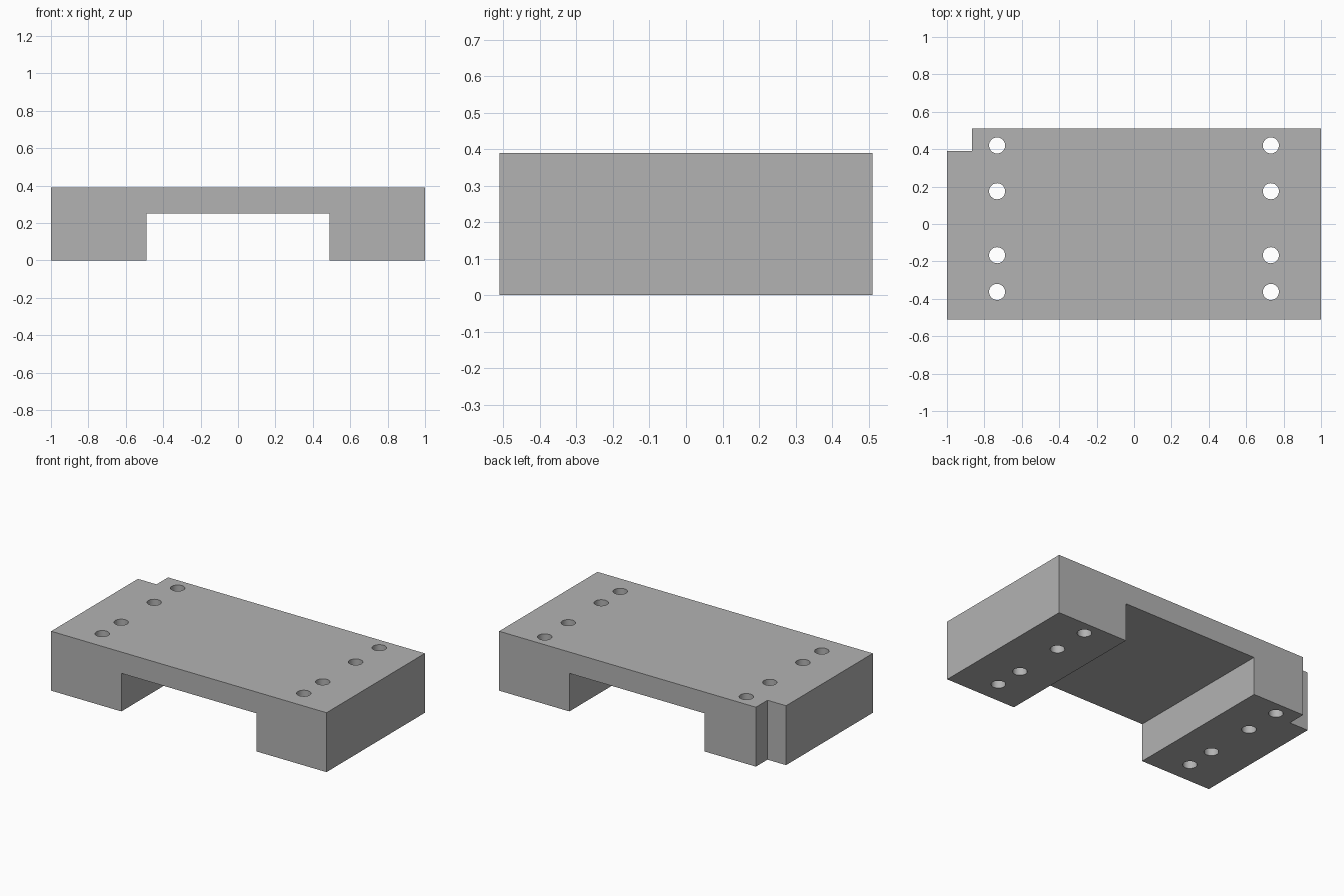
import bpy
import math

HALF_X, HALF_Y, HEIGHT = 1.0, 0.51, 0.39
CHANNEL_X, CHANNEL_Z = 0.49, 0.25
NOTCH_X, NOTCH_Y = -0.865, 0.39
HOLE_X, HOLE_R = 0.732, 0.043
HOLE_ROWS = (-0.363, -0.167, 0.175, 0.42)
OVER = 0.1  # cutter overshoot

old = bpy.data.objects.get("Cube")
if old:
    bpy.data.objects.remove(old, do_unlink=True)

grey = bpy.data.materials.new("plain grey")
grey.use_nodes = True
grey.diffuse_color = (0.45, 0.45, 0.45, 1)
grey.node_tree.nodes["Principled BSDF"].inputs["Base Color"].default_value = grey.diffuse_color


def box(name, low, high):
    """Box spanning two opposite corners."""
    centre = [(a + b) / 2 for a, b in zip(low, high)]
    bpy.ops.mesh.primitive_cube_add(size=1, location=centre)
    obj = bpy.context.object
    obj.name = name
    obj.scale = [b - a for a, b in zip(low, high)]
    bpy.ops.object.transform_apply(location=True, rotation=False, scale=True)
    obj.data.materials.append(grey)
    return obj


def cut(target, cutter):
    """Subtract the cutter from the target and discard it."""
    mod = target.modifiers.new("cut", "BOOLEAN")
    mod.operation = "DIFFERENCE"
    mod.solver = "EXACT"
    mod.object = cutter
    cutter.hide_render = True
    bpy.context.view_layer.objects.active = target
    bpy.ops.object.modifier_apply(modifier=mod.name)
    bpy.data.objects.remove(cutter, do_unlink=True)


# Solid block
block = box("bridge_block", (-HALF_X, -HALF_Y, 0), (HALF_X, HALF_Y, HEIGHT))

# Channel underneath, running front to back
cut(block, box("channel_cutter", (-CHANNEL_X, -HALF_Y - OVER, -OVER),
               (CHANNEL_X, HALF_Y + OVER, CHANNEL_Z)))

# Corner notch at the back right
cut(block, box("notch_cutter", (-HALF_X - OVER, NOTCH_Y, -OVER),
               (NOTCH_X, HALF_Y + OVER, HEIGHT + OVER)))

# Vertical through holes in both feet
for x in (-HOLE_X, HOLE_X):
    for y in HOLE_ROWS:
        bpy.ops.mesh.primitive_cylinder_add(vertices=32, radius=HOLE_R, depth=HEIGHT + 2 * OVER,
                                            location=(x, y, HEIGHT / 2))
        drill = bpy.context.object
        drill.name = "hole_cutter"
        drill.data.materials.append(grey)
        cut(block, drill)

# Smooth hole walls, sharp block edges
bpy.ops.object.select_all(action="DESELECT")
block.select_set(True)
bpy.context.view_layer.objects.active = block
bpy.ops.object.shade_smooth_by_angle(angle=math.radians(30))
